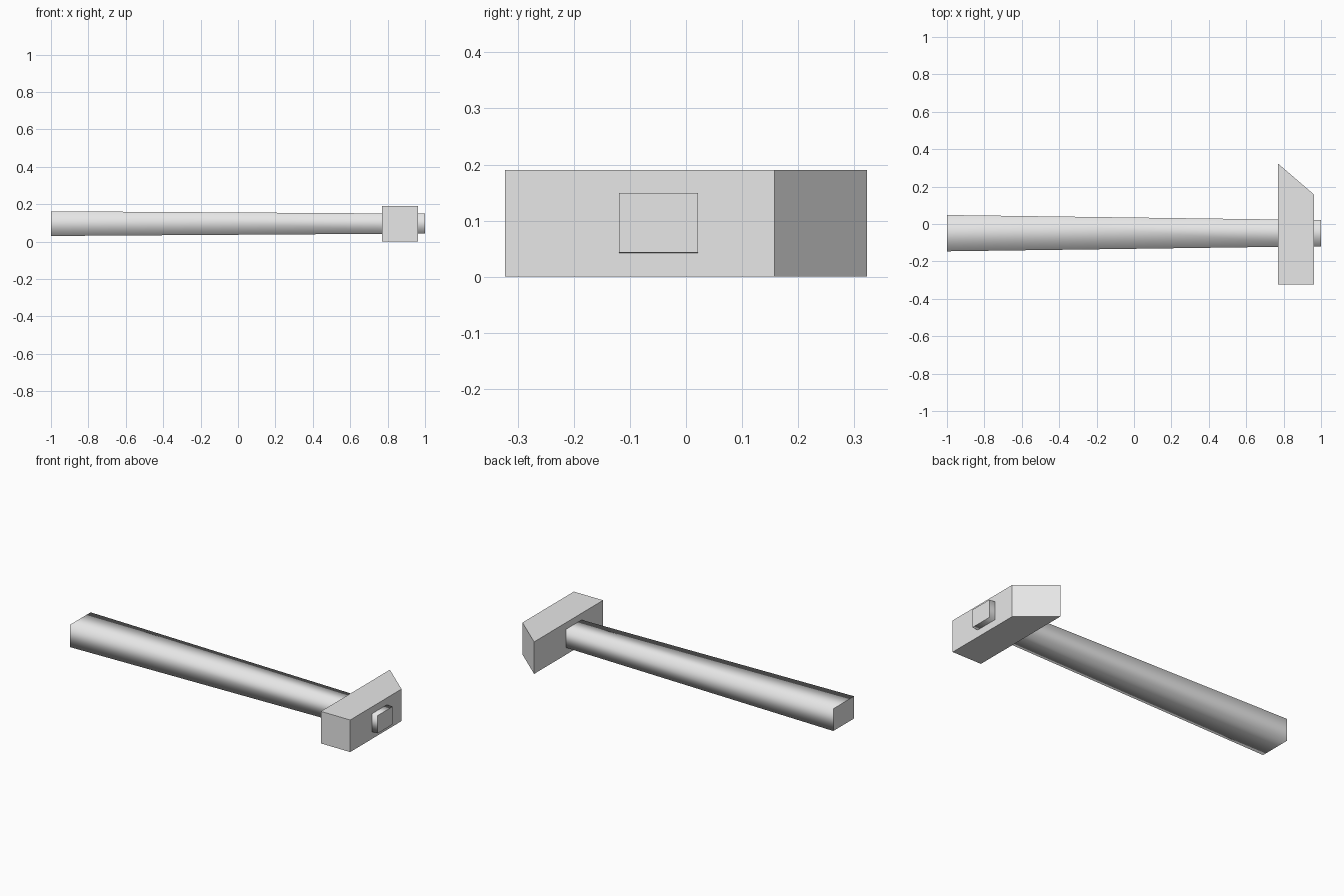
import bpy

cube = bpy.data.objects.get("Cube")
if cube:
    bpy.data.objects.remove(cube, do_unlink=True)

grey = bpy.data.materials.new("light_grey")
grey.use_nodes = True
grey.diffuse_color = (0.8, 0.8, 0.8, 1)
grey.node_tree.nodes["Principled BSDF"].inputs["Base Color"].default_value = grey.diffuse_color


def loft(name, start, end, smooth_sides=False):
    """Join two matching outlines with side walls and flat end caps."""
    n = len(start)
    faces = [tuple(reversed(range(n))), tuple(range(n, 2 * n))]
    faces += [(i, (i + 1) % n, n + (i + 1) % n, n + i) for i in range(n)]
    mesh = bpy.data.meshes.new(name)
    mesh.from_pydata(start + end, [], faces)
    mesh.materials.append(grey)
    for face in mesh.polygons:
        face.use_smooth = smooth_sides and len(face.vertices) == 4 and face.index > 1
    obj = bpy.data.objects.new(name, mesh)
    bpy.context.collection.objects.link(obj)
    return obj


def rectangle(x, half_y, half_z, y=-0.049, z=0.096):
    return [(x, y + sy * half_y, z + sz * half_z)
            for sy, sz in ((-1, -1), (1, -1), (1, 1), (-1, 1))]


# Tapered handle, softly shaded along its length, passing through the head
loft("handle", rectangle(-1, 0.097, 0.066), rectangle(1, 0.07, 0.053), smooth_sides=True)

# Head: block with one slanted end, extruded upwards
outline = [(0.77, -0.323), (0.962, -0.323), (0.962, 0.158), (0.77, 0.323)]
loft("head", [(x, y, 0) for x, y in outline], [(x, y, 0.19) for x, y in outline])
